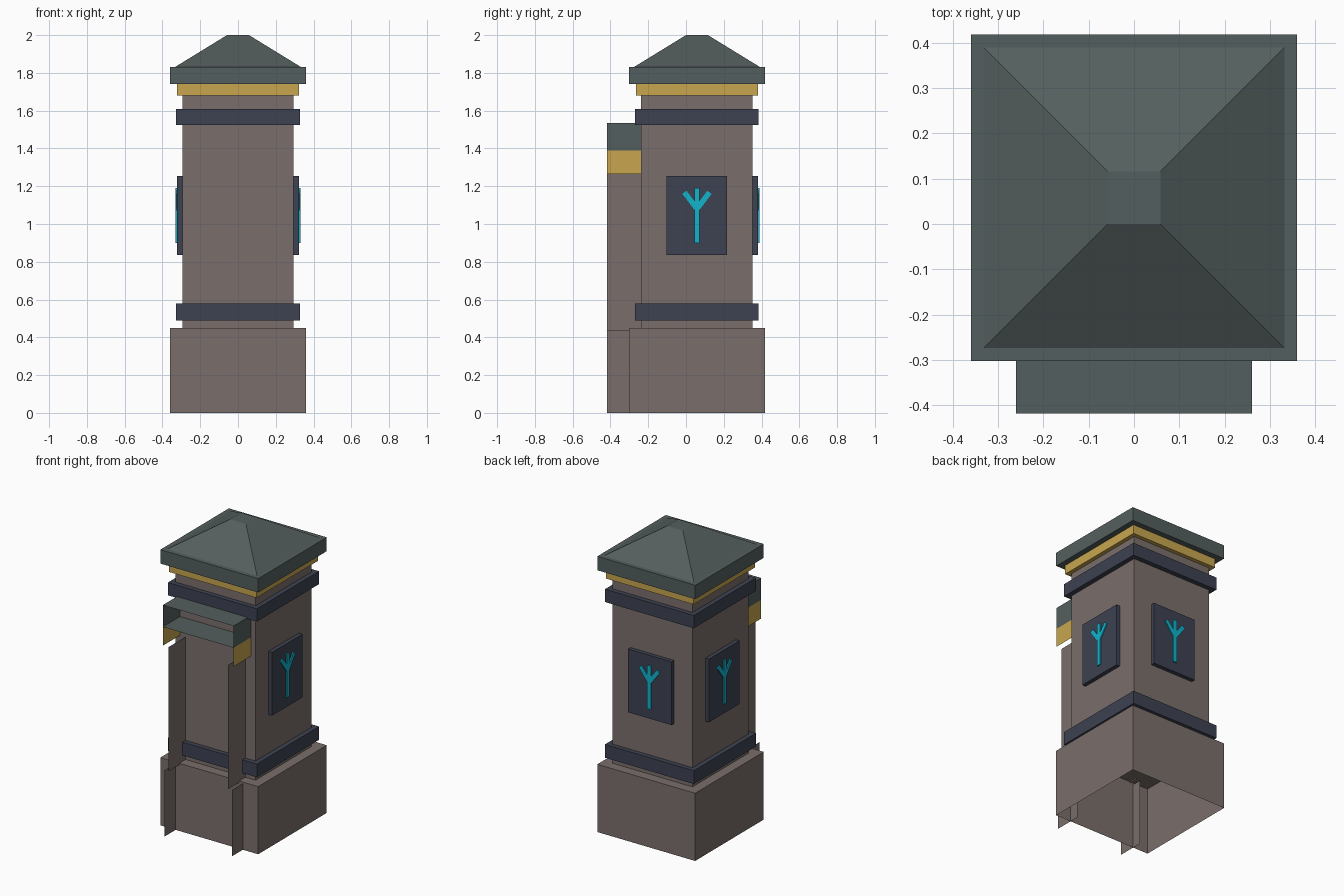
import bpy, bmesh, math
from mathutils import Matrix, Vector

if "Cube" in bpy.data.objects:
    bpy.data.objects.remove(bpy.data.objects["Cube"], do_unlink=True)

CY = 0.058      # tower axis in y
FRONT = -0.418  # outer edge of the doorway
WALL = 0.295    # half width of the shaft


def material(name, rgb):
    lin = [((c / 255 + 0.055) / 1.055) ** 2.4 for c in rgb] + [1.0]
    m = bpy.data.materials.new(name)
    m.use_nodes = True
    m.diffuse_color = lin
    m.node_tree.nodes["Principled BSDF"].inputs["Base Color"].default_value = lin
    return m


stone = material("warm_stone", (122, 111, 108))
slate = material("green_slate", (84, 95, 94))
navy = material("dark_navy", (61, 66, 81))
gold = material("gold", (200, 166, 79))
cyan = material("glowing_cyan", (18, 178, 204))


def finish(name, bm, mat):
    mesh = bpy.data.meshes.new(name)
    bm.to_mesh(mesh)
    bm.free()
    mesh.materials.append(mat)
    obj = bpy.data.objects.new(name, mesh)
    bpy.context.collection.objects.link(obj)
    return obj


def add_box(bm, low, high, matrix=Matrix(), open_sides=()):
    """Box between two corners; faces towards open_sides are left out."""
    low, high = Vector(low), Vector(high)
    place = Matrix.Translation((low + high) / 2) @ Matrix.Diagonal((*(high - low), 1))
    part = bmesh.ops.create_cube(bm, size=1, matrix=place)
    faces = {f for v in part["verts"] for f in v.link_faces}
    bm.normal_update()
    gone = [f for f in faces if any(f.normal.dot(Vector(d)) > 0.9 for d in open_sides)]
    bmesh.ops.delete(bm, geom=gone, context="FACES_ONLY")
    bmesh.ops.transform(bm, matrix=matrix, verts=part["verts"])


def block(name, half, z0, z1, mat, open_sides=()):
    bm = bmesh.new()
    add_box(bm, (-half, CY - half, z0), (half, CY + half, z1), open_sides=open_sides)
    return finish(name, bm, mat)


UP, DOWN, FORE, BACK = (0, 0, 1), (0, 0, -1), (0, -1, 0), (0, 1, 0)

# Tower body, stacked from the ground up
block("base", 0.36, 0, 0.45, stone, [DOWN])
block("shaft", WALL, 0.45, 1.74, stone, [UP, DOWN])
block("lower_band", 0.327, 0.49, 0.578, navy)
block("upper_band", 0.327, 1.525, 1.61, navy)
block("gold_trim", 0.322, 1.68, 1.742, gold)
block("roof_slab", 0.36, 1.74, 1.832, slate)

# Truncated pyramid roof
bm = bmesh.new()
bmesh.ops.create_cone(
    bm, cap_ends=True, segments=4,
    radius1=0.332 * math.sqrt(2), radius2=0.058 * math.sqrt(2), depth=0.168,
    matrix=Matrix.Translation((0, CY, 1.916)) @ Matrix.Rotation(math.pi / 4, 4, "Z"))
finish("roof", bm, slate)

# Doorway on the front: thin side sheets, then an open lintel
for name, x, z0, z1, mat in [("pier_foot", 0.247, 0, 0.44, stone),
                             ("pier", 0.22, 0.44, 1.265, stone),
                             ("pier_capital", 0.26, 1.265, 1.39, gold)]:
    for side, sign in (("left", 1), ("right", -1)):
        bm = bmesh.new()
        corners = [(FRONT, z0), (CY - WALL, z0), (CY - WALL, z1), (FRONT, z1)]
        bm.faces.new([bm.verts.new((sign * x, y, z)) for y, z in corners[::sign]])
        finish(f"{side}_{name}", bm, mat)

bm = bmesh.new()
add_box(bm, (-0.26, FRONT, 1.39), (0.26, CY - WALL, 1.535), open_sides=[FORE, BACK])
finish("lintel", bm, slate)

# Plaques with a branching sign on the other three sides, built facing +x
for side, angle in (("left", 0), ("back", 90), ("right", 180)):
    turn = Matrix.Translation((0, CY, 0)) @ Matrix.Rotation(math.radians(angle), 4, "Z")
    bm = bmesh.new()
    add_box(bm, (WALL - 0.01, -0.16, 0.835), (0.322, 0.16, 1.255), turn)
    finish(f"{side}_plaque", bm, navy)

    bm = bmesh.new()
    x0, x1, w = 0.321, 0.33, 0.014
    add_box(bm, (x0, -w, 0.9), (x1, w, 1.19), turn)
    for sign in (1, -1):
        tilt = Matrix.Translation((0, 0, 1.08)) @ Matrix.Rotation(-sign * math.radians(37), 4, "X")
        add_box(bm, (x0, -w, 0), (x1 - 0.001, w, 0.11), turn @ tilt)
    finish(f"{side}_sign", bm, cyan)
